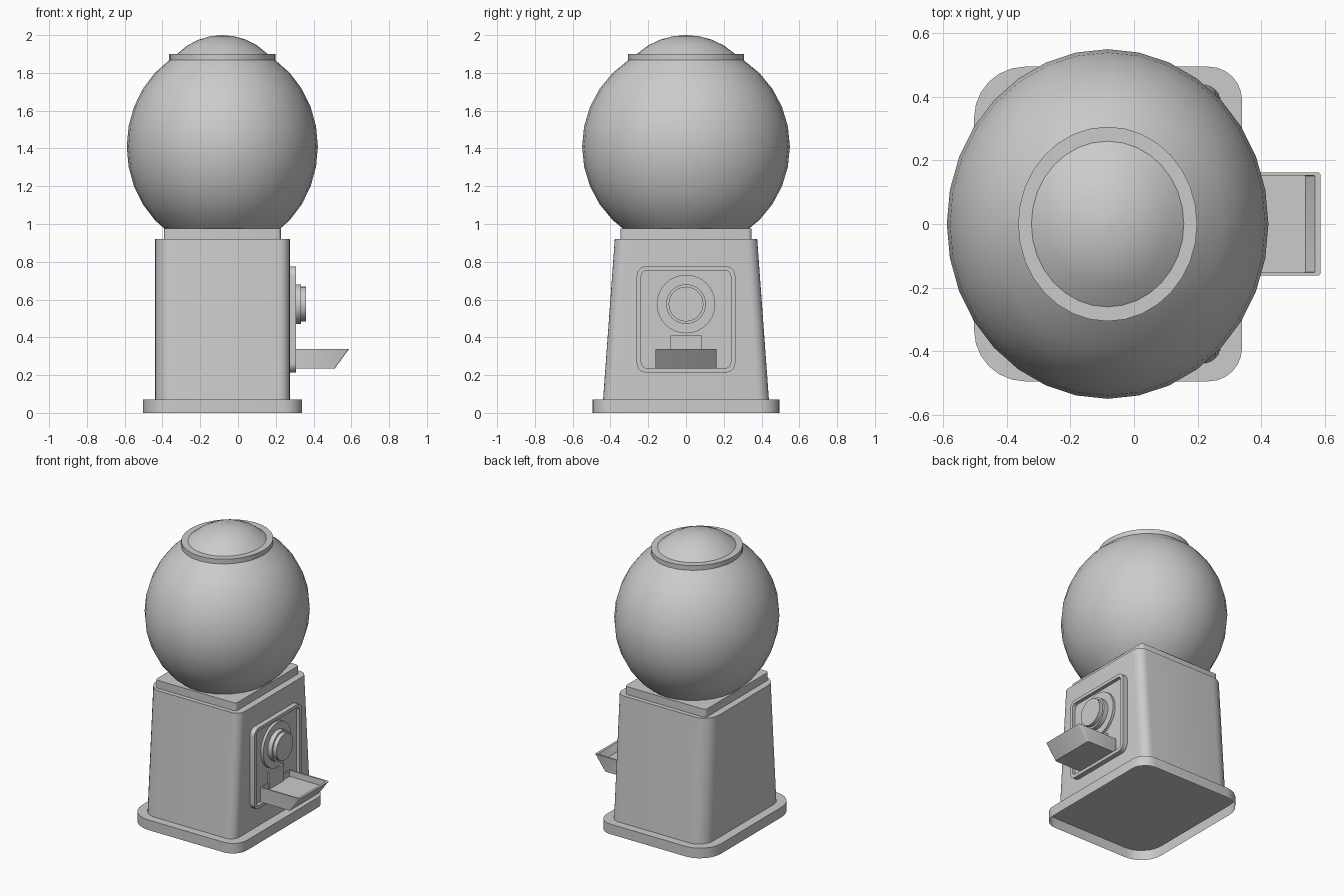
import bpy, bmesh
from math import sin, cos, pi, sqrt, radians

if "Cube" in bpy.data.objects:
    bpy.data.objects.remove(bpy.data.objects["Cube"])

CX = -0.083          # axis of the globe and lid
SQUASH = 0.92        # globe is slightly narrower in x


def loft(name, rings, cap_start=True):
    """Bridge equal-length point rings and cap the ends."""
    bm = bmesh.new()
    loops = [[bm.verts.new(p) for p in ring] for ring in rings]
    n = len(loops[0])
    for a, b in zip(loops, loops[1:]):
        for i in range(n):
            j = (i + 1) % n
            bm.faces.new((a[i], a[j], b[j], b[i]))
    if cap_start:
        bm.faces.new(loops[0][::-1])
    bm.faces.new(loops[-1])
    bmesh.ops.recalc_face_normals(bm, faces=bm.faces)
    me = bpy.data.meshes.new(name)
    bm.to_mesh(me)
    bm.free()
    ob = bpy.data.objects.new(name, me)
    bpy.context.collection.objects.link(ob)
    bpy.ops.object.select_all(action='DESELECT')
    ob.select_set(True)
    bpy.context.view_layer.objects.active = ob
    bpy.ops.object.shade_smooth_by_angle(angle=radians(35))
    return ob


def rounded(u0, u1, v0, v1, r, seg=6, r_back=None):
    """Rounded rectangle outline as (u, v) pairs; r_back rounds the u0 side."""
    rb = r if r_back is None else r_back
    corners = [(u1 - r, v1 - r, r), (u0 + rb, v1 - rb, rb),
               (u0 + rb, v0 + rb, rb), (u1 - r, v0 + r, r)]
    return [(cu + q * cos((k + i / seg) * pi / 2), cv + q * sin((k + i / seg) * pi / 2))
            for k, (cu, cv, q) in enumerate(corners) for i in range(seg + 1)]


def flat(outline, z):
    return [(u, v, z) for u, v in outline]


def facing(outline, x):
    return [(x, u, v) for u, v in outline]


def lathe(name, profile, seg=32):
    return loft(name, [[(CX + SQUASH * r * cos(2 * pi * i / seg), r * sin(2 * pi * i / seg), z)
                        for i in range(seg)] for r, z in profile])


def disc(name, rad, x0, x1, z=0.576, seg=32):
    ring = [(rad * cos(2 * pi * i / seg), z + rad * sin(2 * pi * i / seg)) for i in range(seg)]
    return loft(name, [facing(ring, x0), facing(ring, x1)])


# Base plate (open underneath), tapered housing and neck
plate = rounded(-0.503, 0.340, -0.495, 0.495, 0.105, 6, 0.16)
loft("base_plate", [flat(plate, 0), flat(plate, 0.07)], cap_start=False)
loft("housing", [flat(rounded(-0.44, 0.274, -0.439, 0.439, 0.06, 6, 0.11), 0.07),
                 flat(rounded(-0.44, 0.274, -0.377, 0.377, 0.06, 6, 0.11), 0.92)],
     cap_start=False)
neck = rounded(-0.393, 0.227, -0.347, 0.347, 0.02, 3)
loft("neck", [flat(neck, 0.92), flat(neck, 0.975)], cap_start=False)

# Globe: sphere cut off at the neck and at the lid
R, ZC, STEP = 0.55, 1.41, radians(11.25)
lathe("globe", [(R * sin(k * STEP), ZC + R * cos(k * STEP)) for k in range(3, 14)])

# Lid rim and domed lid
lathe("lid_rim", [(0.306, 1.865), (0.306, 1.9)])
DR, DZ = 0.27, 1.893
h = 2.0 - DZ
S = (DR * DR + h * h) / (2 * h)
lathe("lid_dome", [(r, 2.0 - S + sqrt(S * S - r * r)) for r in (DR, 0.2, 0.135, 0.068, 0.002)])

# Front panel with a raised frame
outer = rounded(-0.261, 0.261, 0.214, 0.776, 0.05)
inner = rounded(-0.237, 0.237, 0.237, 0.754, 0.03)
loft("panel_frame", [facing(outer, 0.262), facing(outer, 0.308),
                     facing(inner, 0.308), facing(inner, 0.284)])

# Coin dial and outlet above the tray
disc("dial_plate", 0.155, 0.275, 0.302)
disc("dial_collar", 0.105, 0.275, 0.334)
disc("dial_knob", 0.092, 0.275, 0.360)
slot = [(-0.082, 0.29), (0.082, 0.29), (0.082, 0.411), (-0.082, 0.411)]
loft("outlet", [facing(slot, 0.275), facing(slot, 0.297)])

# Dispensing tray with sloped front and sunken floor
loft("tray", [flat(rounded(0.28, 0.512, -0.162, 0.162, 0.008, 3), 0.235),
              flat(rounded(0.28, 0.587, -0.162, 0.162, 0.008, 3), 0.337),
              flat(rounded(0.29, 0.570, -0.152, 0.152, 0.003, 3), 0.337),
              flat(rounded(0.29, 0.540, -0.152, 0.152, 0.003, 3), 0.295)])
